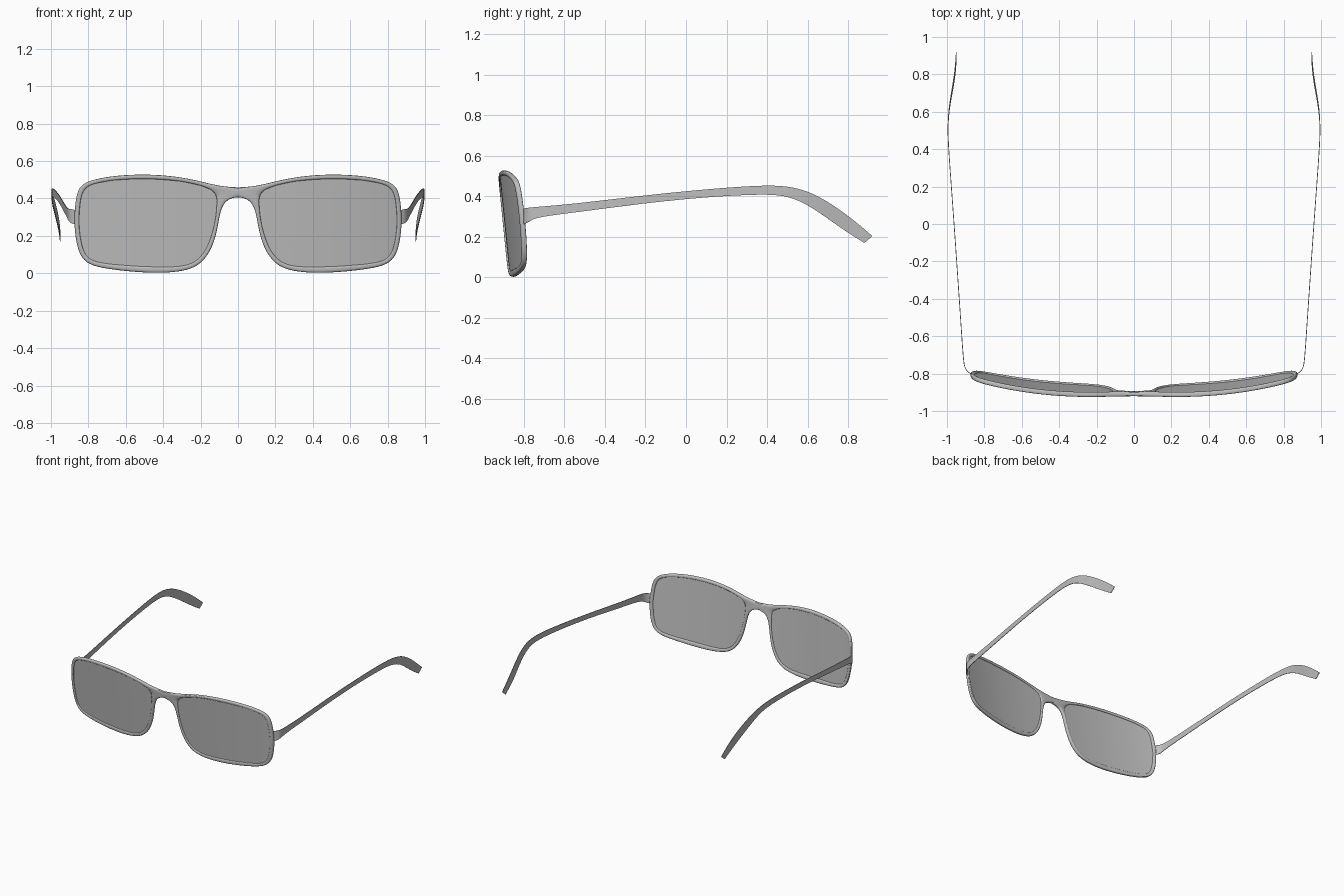
import bpy
import bmesh

if "Cube" in bpy.data.objects:
    bpy.data.objects.remove(bpy.data.objects["Cube"], do_unlink=True)

grey = bpy.data.materials.new("plain grey")
grey.use_nodes = True
grey.diffuse_color = (0.52, 0.52, 0.52, 1)
grey.node_tree.nodes["Principled BSDF"].inputs["Base Color"].default_value = grey.diffuse_color

RIM_DEPTH = 0.024


def wrap(x, z):
    """Depth of the curved, slightly tilted front at a point."""
    bend = max(0, abs(x) - 0.15) / 0.72
    return -0.89 + 0.086 * bend ** 2.2 - 0.1 * (z - 0.26)


def finish(name, bm, thickness=0, smooth_levels=0):
    """Turn one half into a mirrored, smooth shaded object with crisp rims."""
    bmesh.ops.recalc_face_normals(bm, faces=bm.faces)
    mesh = bpy.data.meshes.new(name)
    bm.to_mesh(mesh)
    bm.free()
    mesh.materials.append(grey)
    obj = bpy.data.objects.new(name, mesh)
    bpy.context.collection.objects.link(obj)
    mirror = obj.modifiers.new("mirror", "MIRROR")
    mirror.use_clip = True
    if smooth_levels:
        sub = obj.modifiers.new("smooth", "SUBSURF")
        sub.levels = sub.render_levels = smooth_levels
        sub.boundary_smooth = "PRESERVE_CORNERS"
    if thickness:
        solid = obj.modifiers.new("thickness", "SOLIDIFY")
        solid.thickness = thickness
        solid.offset = 0
        split = obj.modifiers.new("crisp rim", "EDGE_SPLIT")
        split.split_angle = 0.7
    bpy.ops.object.select_all(action="DESELECT")
    obj.select_set(True)
    bpy.context.view_layer.objects.active = obj
    bpy.ops.object.shade_smooth_by_angle(angle=0.9)


# Rim outline: outer x, outer z, inner x, inner z, from bridge top clockwise
rim = [
    (0, .458, .122, .425), (.1, .466, .145, .448), (.2, .492, .2, .47),
    (.3, .513, .3, .492), (.42, .527, .42, .503), (.55, .529, .55, .505),
    (.68, .52, .67, .498), (.79, .498, .775, .479), (.848, .468, .825, .453),
    (.869, .4, .843, .39), (.878, .27, .852, .27), (.866, .17, .84, .175),
    (.846, .095, .822, .105), (.8, .045, .785, .066), (.7, .023, .69, .05),
    (.55, .006, .55, .039), (.4, 0, .4, .033), (.29, .012, .3, .037),
    (.22, .036, .235, .056), (.17, .083, .187, .1), (.133, .15, .153, .165),
    (.11, .235, .128, .25), (.098, .315, .117, .32), (.08, .37, .113, .37),
    (.045, .4, .114, .395), (0, .408, .116, .41),
]

# Frame: rounded section carried round the rim, open at the bridge centre
section = [(0, -.3), (.2, -.55), (.8, -.55), (1, -.3),
           (1, .3), (.8, .55), (.2, .55), (0, .3)]
bm = bmesh.new()
rings = []
for ox, oz, ix, iz in rim:
    ring = []
    for t, d in section:
        if ox == 0 and t == 0:
            d *= 1.8
        x, z = ox + (ix - ox) * t, oz + (iz - oz) * t
        ring.append(bm.verts.new((x, wrap(x, z) + d * RIM_DEPTH, z)))
    rings.append(ring)
for ring, following in zip(rings, rings[1:] + rings[:1]):
    for k in range(len(section)):
        j = (k + 1) % len(section)
        quad = (ring[k], ring[j], following[j], following[k])
        if any(v.co.x > 0 for v in quad):
            bm.faces.new(quad)
finish("frame", bm, smooth_levels=2)

# Lenses: flat outline cut into upright strips, then curved to the frame
bm = bmesh.new()
bm.faces.new([bm.verts.new((ix, 0, iz)) for ox, oz, ix, iz in rim])
for step in range(1, 20):
    bmesh.ops.bisect_plane(bm, geom=bm.verts[:] + bm.edges[:] + bm.faces[:],
                           plane_co=(.11 + .037 * step, 0, 0), plane_no=(1, 0, 0))
for v in bm.verts:
    v.co.y = wrap(v.co.x, v.co.z)
finish("lenses", bm, thickness=0.012)

# Temples: thin strip through sections of y, x, top z, bottom z
temple = [
    (-.805, .862, .335, .262), (-.795, .885, .342, .264), (-.772, .904, .344, .277),
    (-.735, .912, .348, .298), (-.55, .924, .363, .32), (-.23, .946, .402, .363),
    (.06, .966, .432, .394), (.38, .99, .457, .413), (.52, .997, .45, .402),
    (.64, .987, .408, .342), (.79, .957, .303, .235), (.9, .95, .204, .17),
]
bm = bmesh.new()
pairs = []
for index, (y, x, top, bottom) in enumerate(temple):
    lean = max(0, index - 7) * .005
    pairs.append((bm.verts.new((x, y + lean, top)), bm.verts.new((x, y - lean, bottom))))
for (a, b), (c, d) in zip(pairs, pairs[1:]):
    bm.faces.new((a, b, d, c))
finish("temples", bm, thickness=0.004, smooth_levels=2)
